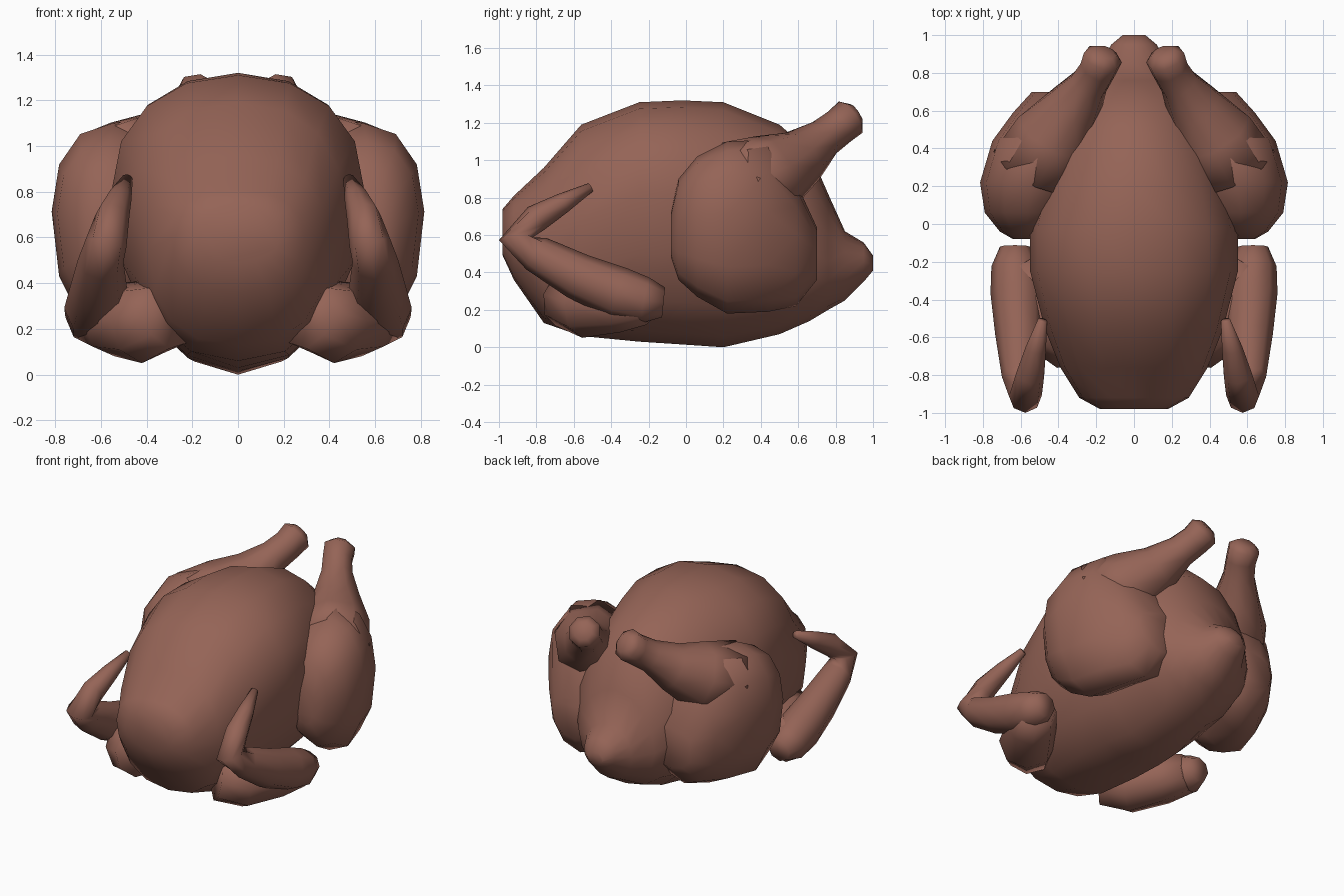
import bpy, bmesh, math
from mathutils import Vector

if "Cube" in bpy.data.objects:
    bpy.data.objects.remove(bpy.data.objects["Cube"])

skin = bpy.data.materials.new("roasted_skin")
skin.diffuse_color = (0.30, 0.127, 0.094, 1)
skin.use_nodes = True
skin.node_tree.nodes["Principled BSDF"].inputs["Base Color"].default_value = skin.diffuse_color


def loft(name, rings, mirror=False):
    """Skin a list of equal-length point rings and cap both ends."""
    bm = bmesh.new()
    loops = [[bm.verts.new(p) for p in ring] for ring in rings]
    n = len(loops[0])
    for a, b in zip(loops, loops[1:]):
        for i in range(n):
            j = (i + 1) % n
            bm.faces.new((a[i], a[j], b[j], b[i]))
    bm.faces.new(loops[0])
    bm.faces.new(loops[-1])
    bmesh.ops.recalc_face_normals(bm, faces=bm.faces[:])
    for f in bm.faces:
        f.smooth = True
    me = bpy.data.meshes.new(name)
    bm.to_mesh(me)
    bm.free()
    me.materials.append(skin)
    ob = bpy.data.objects.new(name, me)
    bpy.context.collection.objects.link(ob)
    if mirror:
        ob.modifiers.new("mirror", 'MIRROR')
    return ob


def section(y, cx, w, zlow, zmid, ztop, power=2.0, sides=16, lean=0.0):
    """Rounded cross-section facing along y, widest at zmid."""
    pts = []
    for i in range(sides):
        a = 2 * math.pi * i / sides
        c, s = math.cos(a), math.sin(a)
        x = math.copysign(abs(c) ** (2 / power), c) * w
        h = math.copysign(abs(s) ** (2 / power), s)
        z = zmid + h * ((ztop - zmid) if s > 0 else (zmid - zlow))
        pts.append((cx + x, y + lean * (z - zmid), z))
    return pts


def tube(name, path, sides=8):
    """Round limb through (x, y, z, radius) stations."""
    pts = [Vector(p[:3]) for p in path]
    rings = []
    for i, p in enumerate(pts):
        t = Vector((0, 0, 0))
        if i:
            t += (p - pts[i - 1]).normalized()
        if i < len(pts) - 1:
            t += (pts[i + 1] - p).normalized()
        t.normalize()
        u = t.cross(Vector((1, 0, 0))).normalized()
        v = t.cross(u)
        r = path[i][3]
        rings.append([p + r * (u * math.cos(k * 2 * math.pi / sides)
                               + v * math.sin(k * 2 * math.pi / sides))
                      for k in range(sides)])
    return loft(name, rings, mirror=True)


# Body: y, half width, low z, widest z, top z, squareness
body = [
    (-0.98, 0.18, 0.49, 0.60, 0.74, 2.2),
    (-0.92, 0.29, 0.36, 0.60, 0.81, 2.3),
    (-0.76, 0.39, 0.13, 0.55, 0.96, 2.4),
    (-0.56, 0.47, 0.06, 0.68, 1.19, 2.3),
    (-0.25, 0.55, 0.03, 0.82, 1.31, 2.15),
    (-0.02, 0.55, 0.015, 0.82, 1.32, 2.1),
    (0.20, 0.50, 0.0, 0.76, 1.31, 2.0),
    (0.50, 0.44, 0.07, 0.62, 1.19, 2.0),
    (0.66, 0.38, 0.14, 0.52, 1.05, 2.0),
    (0.76, 0.29, 0.20, 0.46, 0.82, 2.0),
    (0.85, 0.18, 0.25, 0.44, 0.62, 2.0),
    (0.95, 0.12, 0.35, 0.46, 0.56, 2.0),
    (1.00, 0.06, 0.41, 0.44, 0.49, 2.0),
]
loft("body", [section(y, 0, w, lo, mid, hi, p) for y, w, lo, mid, hi, p in body])

# Thighs: y, inner x, outer x, low z, top z
thigh = [
    (-0.08, 0.50, 0.64, 0.48, 0.72),
    (-0.04, 0.42, 0.71, 0.36, 0.90),
    (0.06, 0.34, 0.79, 0.27, 1.02),
    (0.22, 0.28, 0.815, 0.18, 1.10),
    (0.44, 0.22, 0.75, 0.19, 1.11),
    (0.59, 0.16, 0.64, 0.22, 0.88),
    (0.70, 0.20, 0.54, 0.36, 0.64),
]
loft("thigh", [section(y, (a + b) / 2, (b - a) / 2, lo, lo + 0.58 * (hi - lo), hi, 2.2, 12)
               for y, a, b, lo, hi in thigh], mirror=True)

# Drumsticks with knobbed ends
tube("drumstick", [
    (0.52, 0.28, 0.86, 0.25), (0.42, 0.47, 0.93, 0.22), (0.32, 0.62, 1.02, 0.155),
    (0.24, 0.74, 1.12, 0.105), (0.19, 0.82, 1.18, 0.10), (0.165, 0.88, 1.23, 0.105),
    (0.155, 0.91, 1.25, 0.06)])

# Wings: upper joint, then folded forearm and tip
tube("wing_shoulder", [
    (0.30, -0.66, 0.26, 0.15), (0.42, -0.54, 0.23, 0.18), (0.54, -0.36, 0.24, 0.16),
    (0.62, -0.22, 0.25, 0.13)])
tube("wing_forearm", [
    (0.63, -0.12, 0.24, 0.08), (0.63, -0.22, 0.25, 0.125), (0.62, -0.36, 0.29, 0.14),
    (0.61, -0.58, 0.38, 0.125), (0.60, -0.80, 0.50, 0.10), (0.575, -0.91, 0.58, 0.09),
    (0.55, -0.80, 0.69, 0.075), (0.52, -0.66, 0.77, 0.055), (0.485, -0.51, 0.855, 0.025)])
